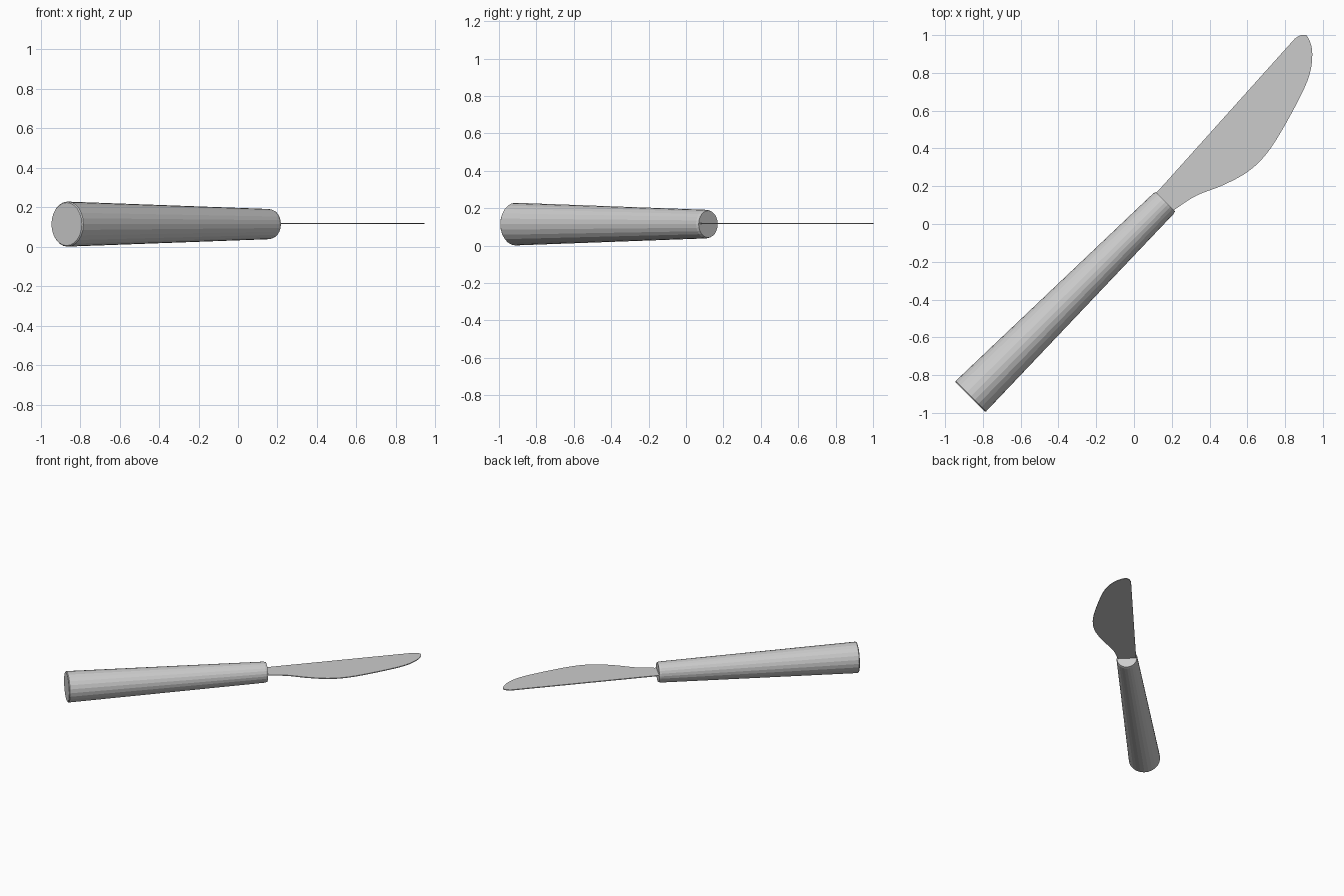
import bpy, bmesh, math
from mathutils import Vector, Matrix

if "Cube" in bpy.data.objects:
    bpy.data.objects.remove(bpy.data.objects["Cube"])

Z = 0.115          # height of the knife's centre line
SIDES = 24


def make_object(name, bm):
    bmesh.ops.recalc_face_normals(bm, faces=bm.faces[:])
    mesh = bpy.data.meshes.new(name)
    bm.to_mesh(mesh)
    bm.free()
    obj = bpy.data.objects.new(name, mesh)
    bpy.context.collection.objects.link(obj)
    return obj


def smooth_path(pts, steps=5):
    """Catmull-Rom curve through the points."""
    p = [Vector(q) for q in pts]
    p = [2 * p[0] - p[1]] + p + [2 * p[-1] - p[-2]]
    out = []
    for a, b, c, d in zip(p, p[1:], p[2:], p[3:]):
        for i in range(steps):
            t = i / steps
            out.append(0.5 * (2 * b + (c - a) * t + (2 * a - 5 * b + 4 * c - d) * t**2
                              + (3 * b - a - 3 * c + d) * t**3))
    return out + [p[-2]]


# Handle: tapered round grip with slightly eased rims, laid on the diagonal
start = Vector((-0.868, -0.916, Z))
length = 1.463
profile = [(0, 0.109), (0.006, 0.114), (length - 0.015, 0.0765), (length, 0.072)]
place = (Matrix.Translation(start) @ Matrix.Rotation(math.radians(45), 4, 'Z')
         @ Matrix.Rotation(math.radians(90), 4, 'Y'))
bm = bmesh.new()
rings = [[bm.verts.new(place @ Vector((r * math.cos(k * math.tau / SIDES),
                                       r * math.sin(k * math.tau / SIDES), d)))
          for k in range(SIDES)] for d, r in profile]
for lo, hi in zip(rings, rings[1:]):
    for k in range(SIDES):
        n = (k + 1) % SIDES
        bm.faces.new((lo[k], lo[n], hi[n], hi[k]))
bm.faces.new(rings[0])
bm.faces.new(rings[-1])
make_object("handle", bm)

# Blade: thin plate with a straight back and a bellied cutting edge
edge = smooth_path([(0.852, 0.982), (0.886, 1.0), (0.92, 0.99), (0.944, 0.9),
                    (0.917, 0.755), (0.80, 0.525), (0.70, 0.37), (0.60, 0.275),
                    (0.47, 0.205), (0.33, 0.15), (0.22, 0.08)])
outline = [Vector((0.19, 0.05)), Vector((0.095, 0.145)), Vector((0.13, 0.178))] + edge
half = 0.003
bm = bmesh.new()
face = bm.faces.new([bm.verts.new((p.x, p.y, Z + 0.003 - half)) for p in outline])
plate = bmesh.ops.extrude_face_region(bm, geom=[face])
bmesh.ops.translate(bm, vec=(0, 0, 2 * half),
                    verts=[v for v in plate["geom"] if isinstance(v, bmesh.types.BMVert)])
make_object("blade", bm)
